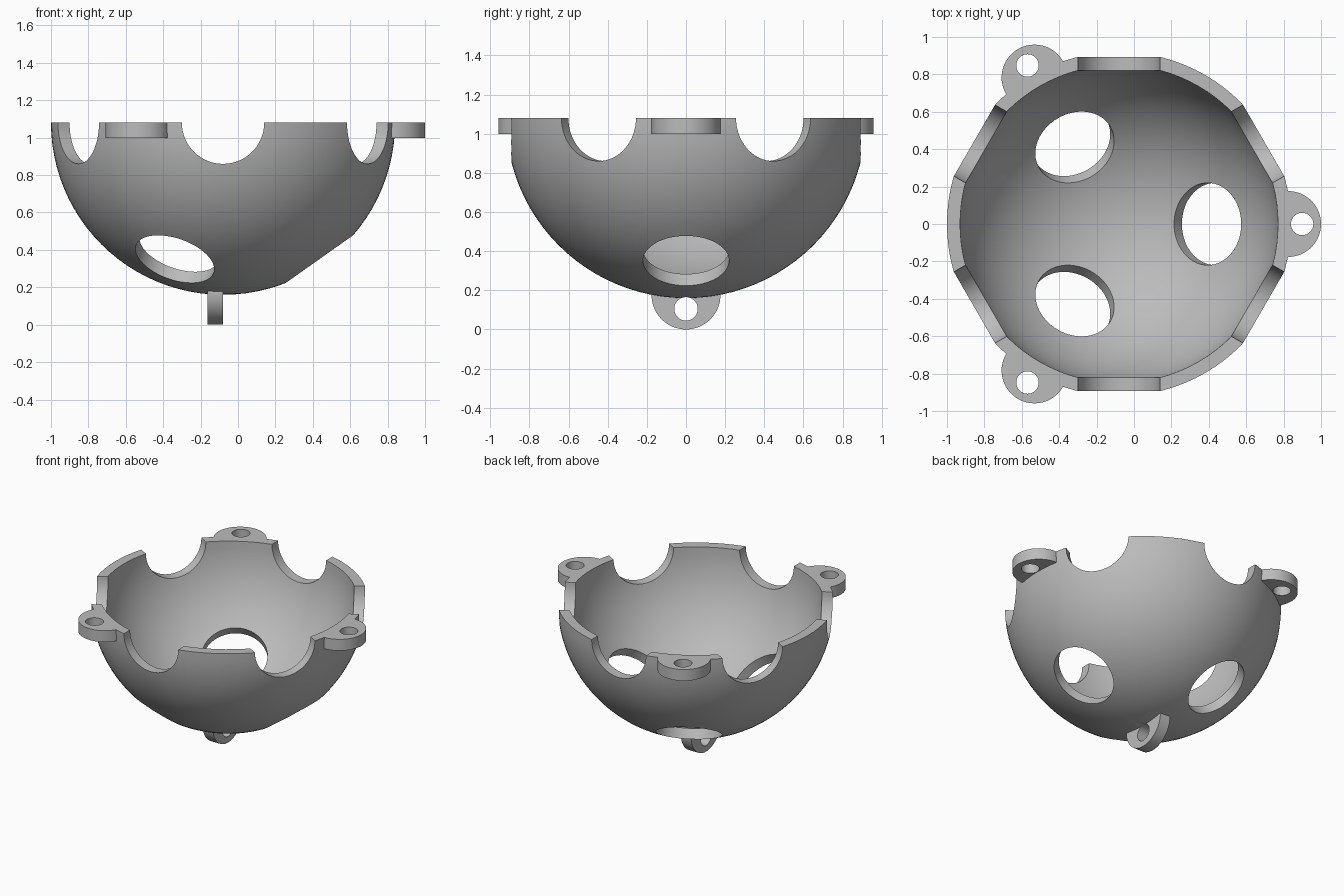
import bpy
from math import radians, cos, sin
from mathutils import Vector

cube = bpy.data.objects.get("Cube")
if cube:
    bpy.data.objects.remove(cube, do_unlink=True)

CENTRE = Vector((-0.08, 0, 1.08))   # sphere centre, level with the rim
R_OUT, R_IN = 0.92, 0.85
HOLE_R, LUG_R, BOLT_R = 0.22, 0.176, 0.06
LUG_T = 0.083

grey = bpy.data.materials.new("light grey")
grey.use_nodes = True
grey.diffuse_color = (0.5, 0.5, 0.5, 1)
grey.node_tree.nodes["Principled BSDF"].inputs["Base Color"].default_value = (0.5, 0.5, 0.5, 1)


def finish(name):
    ob = bpy.context.object
    ob.name = name
    ob.data.materials.append(grey)
    return ob


def ball(name, radius):
    bpy.ops.mesh.primitive_uv_sphere_add(segments=96, ring_count=48, radius=radius, location=CENTRE)
    return finish(name)


def cylinder(name, start, end, radius, sides=64):
    axis = end - start
    bpy.ops.mesh.primitive_cylinder_add(
        vertices=sides, radius=radius, depth=axis.length, location=(start + end) / 2,
        rotation=axis.to_track_quat('Z', 'Y').to_euler())
    return finish(name)


def direction(azimuth, drop=0):
    a, d = radians(azimuth), radians(drop)
    return Vector((cos(a) * cos(d), sin(a) * cos(d), -sin(d)))


def combine(target, tool, operation):
    """Apply one boolean and discard the helper shape."""
    tool.hide_render = True
    mod = target.modifiers.new("combine", 'BOOLEAN')
    mod.operation, mod.solver, mod.object = operation, 'EXACT', tool
    bpy.context.view_layer.objects.active = target
    bpy.ops.object.modifier_apply(modifier=mod.name)
    bpy.data.objects.remove(tool, do_unlink=True)


bowl = ball("bowl_with_lugs", R_OUT)
cutters = [ball("hollow", R_IN)]

# Three flat lugs on the rim, each with a bolt hole, above a lower side hole
for azimuth in (0, 120, 240):
    out = direction(azimuth)
    up = Vector((0, 0, 1))
    base = CENTRE + out * 0.904 - up * LUG_T
    combine(bowl, cylinder("rim_lug", base, base + up * 0.2, LUG_R), 'UNION')
    bolt = CENTRE + out * 0.979
    cutters.append(cylinder("bolt_hole", bolt - up * 0.15, bolt + up * 0.2, BOLT_R, 32))
    slope = direction(azimuth, 54.74)
    cutters.append(cylinder("side_hole", CENTRE + slope * 0.6, CENTRE + slope * 1.2, HOLE_R))

# Upright lug under the bowl
lug_start, thick = Vector((-0.164, 0, 0.176)), Vector((LUG_T, 0, 0))
combine(bowl, cylinder("bottom_lug", lug_start, lug_start + thick, LUG_R), 'UNION')
eye = Vector((-0.08, 0, 0.105))
cutters.append(cylinder("bottom_bolt_hole", eye - thick * 2, eye + thick * 2, BOLT_R, 32))

# Six half-round notches in the rim
for azimuth in range(30, 390, 60):
    out = direction(azimuth)
    cutters.append(cylinder("rim_notch", CENTRE + out * 0.6, CENTRE + out * 1.2, HOLE_R))

# Everything above the rim is cut away
bpy.ops.mesh.primitive_cube_add(size=3, location=CENTRE + Vector((0, 0, 1.5)))
cutters.append(finish("rim_cut"))

for cutter in cutters:
    combine(bowl, cutter, 'DIFFERENCE')

bpy.ops.object.select_all(action='DESELECT')
bowl.select_set(True)
bpy.context.view_layer.objects.active = bowl
bpy.ops.object.shade_smooth_by_angle(angle=radians(30))
